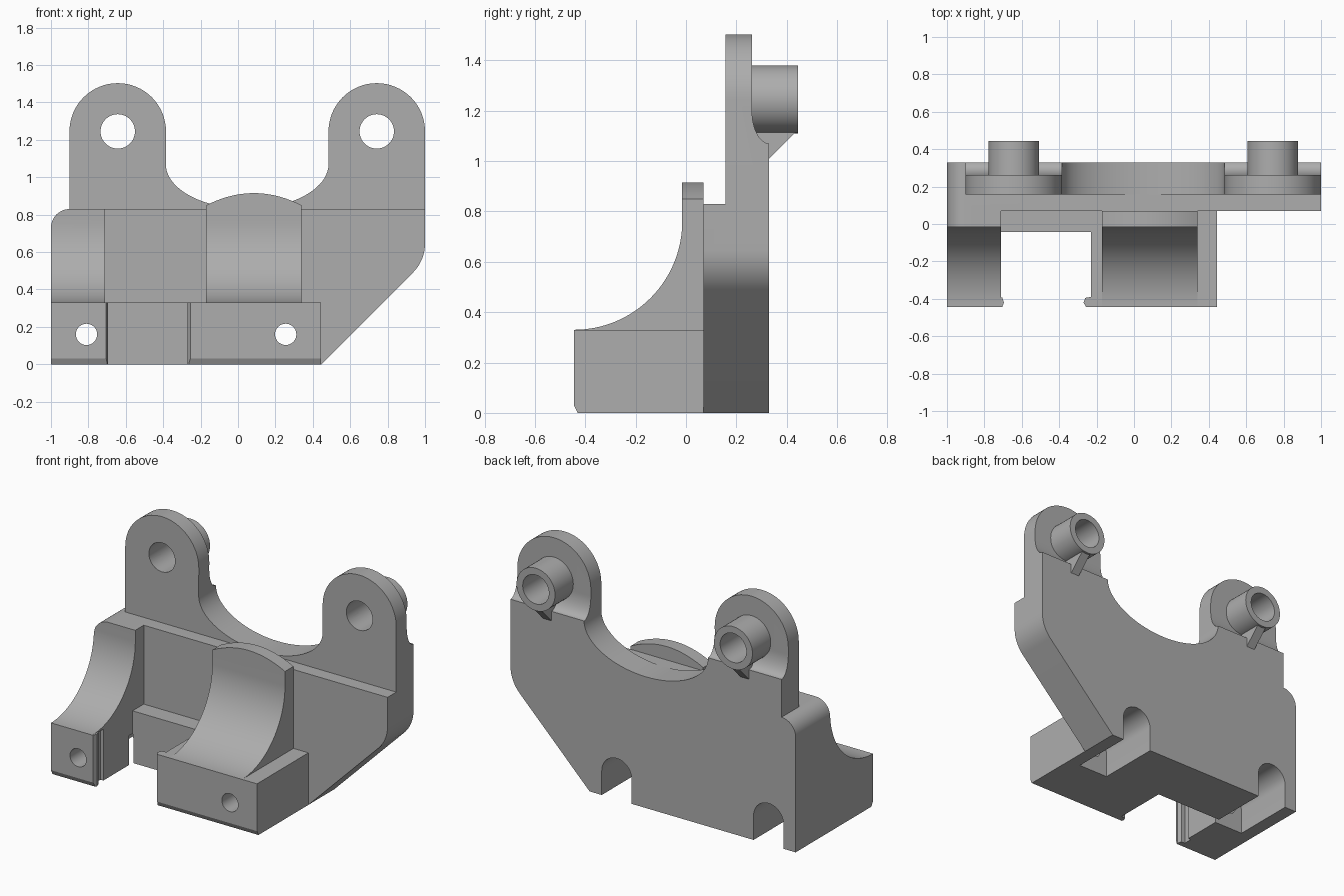
import bpy, bmesh
from math import sin, cos, pi, radians

if "Cube" in bpy.data.objects:
    bpy.data.objects.remove(bpy.data.objects["Cube"], do_unlink=True)

grey = bpy.data.materials.new("plain_grey")
grey.use_nodes = True
COLOUR = (0.42, 0.42, 0.42, 1)
grey.diffuse_color = COLOUR
grey.node_tree.nodes["Principled BSDF"].inputs["Base Color"].default_value = COLOUR


def arc(cx, cy, rx, ry, start, end, steps=24):
    """Points along an elliptical arc, angles in degrees."""
    angles = [radians(start + (end - start) * i / steps) for i in range(steps + 1)]
    return [(cx + rx * cos(a), cy + ry * sin(a)) for a in angles]


def circle(cx, cy, r, steps=48):
    return arc(cx, cy, r, r, 0, 360, steps)[:-1]


def prism(name, outline, axis, lo, hi):
    """Extrude a closed outline along one axis."""
    place = {"X": lambda a, b, d: (d, a, b),
             "Y": lambda a, b, d: (a, d, b),
             "Z": lambda a, b, d: (a, b, d)}[axis]
    bm = bmesh.new()
    rings = [[bm.verts.new(place(a, b, d)) for a, b in outline] for d in (lo, hi)]
    n = len(outline)
    for ring in rings:
        bm.faces.new(ring)
    for i in range(n):
        j = (i + 1) % n
        bm.faces.new((rings[0][i], rings[0][j], rings[1][j], rings[1][i]))
    bmesh.ops.recalc_face_normals(bm, faces=bm.faces)
    mesh = bpy.data.meshes.new(name)
    bm.to_mesh(mesh)
    bm.free()
    mesh.materials.append(grey)
    obj = bpy.data.objects.new(name, mesh)
    bpy.context.collection.objects.link(obj)
    return obj


def select(obj):
    bpy.ops.object.select_all(action="DESELECT")
    obj.select_set(True)
    bpy.context.view_layer.objects.active = obj


def combine(obj, other, operation):
    """Apply a boolean and discard the second solid."""
    select(obj)
    mod = obj.modifiers.new(operation.lower(), "BOOLEAN")
    mod.operation, mod.solver, mod.object = operation, "EXACT", other
    bpy.ops.object.modifier_apply(modifier=mod.name)
    bpy.data.objects.remove(other, do_unlink=True)


def smooth(obj):
    select(obj)
    bpy.ops.object.shade_smooth_by_angle(angle=radians(25))


# Main dimensions
FRONT, BACK, LEDGE = -0.445, 0.33, 0.83
FOOT_TOP = 0.33
EAR_Z, EAR_R = 1.245, 0.258
EARS = {"right": -0.643, "left": 0.742}
SCREWS = (-0.81, 0.255)

# Thick lower plate with a rounded shoulder and a sloping lower corner
body = prism("bracket_body",
             [(-1, 0), (0.445, 0)] + arc(0.78, 0.646, 0.22, 0.22, -45, 0, 12)
             + [(1, LEDGE)] + arc(-0.9, 0.73, 0.1, 0.1, 90, 180, 12),
             "Y", 0.07, BACK)

# Upper plate: two round ears joined by a dipping saddle
ears = prism("ears",
             [(-0.901, 0.7), (1, 0.7)]
             + arc(EARS["left"], EAR_Z, EAR_R, EAR_R, 0, 180, 32)
             + arc(0.049, 1.07, 0.435, 0.238, 0, -180, 40)
             + arc(EARS["right"], EAR_Z, EAR_R, EAR_R, 0, 180, 32),
             "Y", 0.157, BACK)

# Feet with small snap lips, and the bar between them
right_foot = prism("right_foot",
                   [(-1, FRONT), (-0.705, FRONT), (-0.695, -0.42), (-0.705, -0.392),
                    (-0.73, -0.392), (-0.73, -0.335), (-0.71, -0.335), (-0.71, 0.1), (-1, 0.1)],
                   "Z", 0, FOOT_TOP)
left_foot = prism("left_foot",
                  [(-0.23, 0.1), (-0.23, -0.39), (-0.26, -0.395), (-0.27, -0.42),
                   (-0.255, FRONT), (0.445, FRONT), (0.445, 0.1)],
                  "Z", 0, FOOT_TOP)
bar = prism("cross_bar", [(-0.8, -0.042), (-0.2, -0.042), (-0.2, 0.1), (-0.8, 0.1)],
            "Z", 0, FOOT_TOP)

# Cradle arms above the feet
right_arm = prism("right_arm",
                  [(-1, 0.325), (-0.71, 0.325), (-0.71, LEDGE)]
                  + arc(-0.9, 0.73, 0.1, 0.1, 90, 180, 12),
                  "Y", FRONT, 0.1)
crown = [(0.085 - 0.255 * t / 12, 0.85 + 0.065 * (1 - (t / 12) ** 2)) for t in range(-12, 13)]
left_arm = prism("left_arm", [(-0.17, 0.325), (0.34, 0.325)] + crown, "Y", FRONT, 0.07)

for part in (ears, right_foot, left_foot, bar, right_arm, left_arm):
    combine(body, part, "UNION")

# Curved cradle hollow
hollow = prism("cradle_cutter",
               arc(FRONT, 0.76, 0.43, 0.43, -90, 0, 40)
               + [(-0.015, 1), (-0.6, 1), (-0.6, FOOT_TOP)], "X", -1.1, 1.1)
# Thinned backs of the ears, with a curved run-out
thinning = prism("ear_cutter",
                 arc(BACK, 1.2, 0.068, 0.13, 180, 270, 16)
                 + [(0.5, 1.07), (0.5, 1.6), (0.262, 1.6)], "X", -1.1, 1.1)
# Chamfer along the lower front edge
chamfer = prism("chamfer_cutter", [(-0.46, 0.06), (-0.5, -0.03), (-0.415, -0.03)],
                "X", -1.1, 1.1)
for cutter in (hollow, thinning, chamfer):
    combine(body, cutter, "DIFFERENCE")

# Screw holes in the feet and arched pockets behind them
for x in SCREWS:
    combine(body, prism("screw_cutter", circle(x, 0.16, 0.057, 32), "Y", -0.6, 0.1), "DIFFERENCE")
    arch = [(x - 0.105, -0.1), (x + 0.105, -0.1)] + arc(x, 0.155, 0.105, 0.105, 0, 180)
    combine(body, prism("pocket_cutter", arch, "Y", -0.08, 0.5), "DIFFERENCE")

# Bored bosses behind the ears, each with a small rib below
for side, x in EARS.items():
    boss = prism(side + "_boss", circle(x, EAR_Z, 0.135), "Y", 0.25, 0.445)
    rib = prism(side + "_boss_rib",
                [(0.25, 1.125), (0.25, 1.01), (BACK, 1.01), (0.435, 1.115), (0.435, 1.125)],
                "X", x - 0.03, x + 0.03)
    for solid in (body, boss):
        combine(solid, prism("bore_cutter", circle(x, EAR_Z, 0.092), "Y", 0, 0.6), "DIFFERENCE")
    smooth(boss)

smooth(body)
